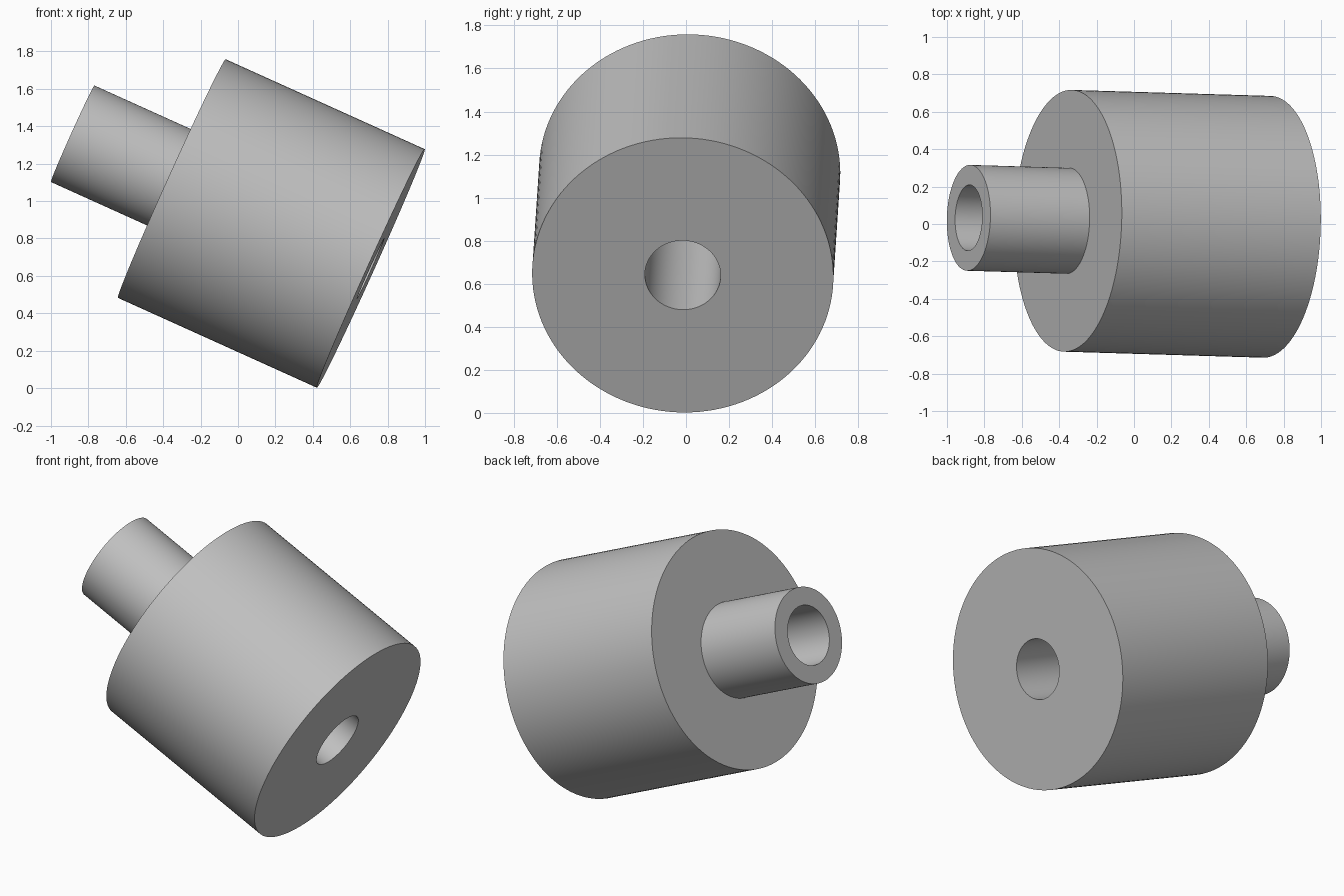
import bpy, bmesh, math
from mathutils import Vector

cube = bpy.data.objects.get("Cube")
if cube:
    bpy.data.objects.remove(cube, do_unlink=True)

# Plain grey material
grey = bpy.data.materials.new("mid_grey")
grey.use_nodes = True
colour = (0.53, 0.53, 0.53, 1)
grey.diffuse_color = colour
grey.node_tree.nodes["Principled BSDF"].inputs["Base Color"].default_value = colour

# Ends of the tilted axis
stub_end = Vector((-0.884, 0.033, 1.36))
drum_end = Vector((0.71, -0.015, 0.64))
axis = drum_end - stub_end
length = axis.length

# Cross-section of the drum, stub and through bore: (radius, distance)
drum_radius, stub_radius, bore_radius, stub_length = 0.70, 0.283, 0.176, 0.582
profile = [(bore_radius, 0), (stub_radius, 0), (stub_radius, stub_length),
           (drum_radius, stub_length), (drum_radius, length), (bore_radius, length)]

# Turn the closed section around the axis
bm = bmesh.new()
verts = [bm.verts.new((r, 0, d)) for r, d in profile]
edges = [bm.edges.new((v, verts[(i + 1) % len(verts)])) for i, v in enumerate(verts)]
bmesh.ops.spin(bm, geom=verts + edges, cent=(0, 0, 0), axis=(0, 0, 1),
               angle=math.tau, steps=128, use_merge=False)
bmesh.ops.remove_doubles(bm, verts=bm.verts, dist=0.0001)
bmesh.ops.recalc_face_normals(bm, faces=bm.faces)
mesh = bpy.data.meshes.new("stepped_bushing")
bm.to_mesh(mesh)
bm.free()
mesh.materials.append(grey)

bushing = bpy.data.objects.new("stepped_bushing", mesh)
bpy.context.collection.objects.link(bushing)
bushing.location = stub_end
bushing.rotation_euler = axis.to_track_quat('Z', 'Y').to_euler()

# Smooth walls with crisp rims
bpy.ops.object.select_all(action='DESELECT')
bushing.select_set(True)
bpy.context.view_layer.objects.active = bushing
bpy.ops.object.shade_smooth_by_angle(angle=math.radians(30))
